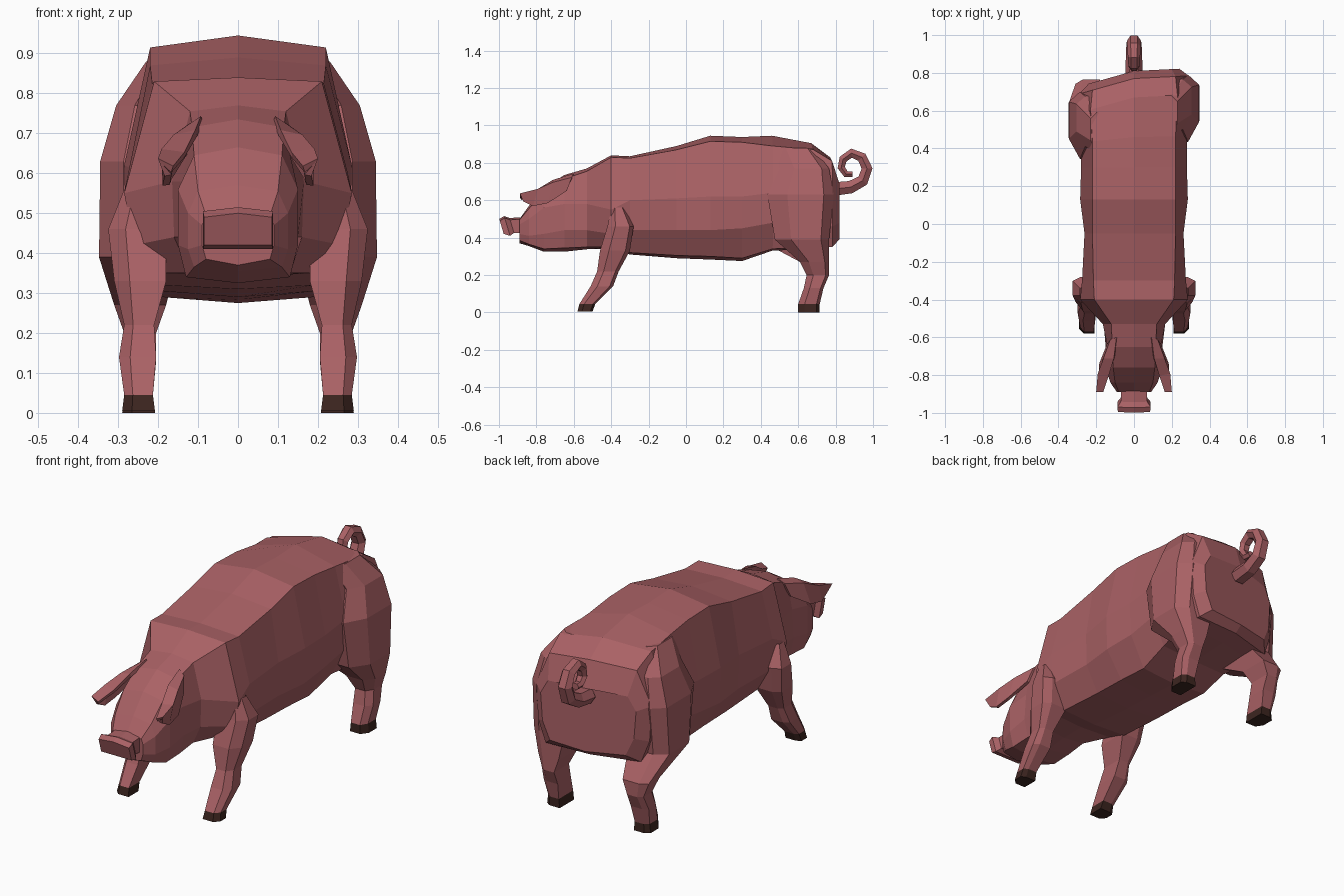
import bpy, bmesh
from mathutils import Vector

if "Cube" in bpy.data.objects:
    bpy.data.objects.remove(bpy.data.objects["Cube"])


def material(name, rgb):
    m = bpy.data.materials.new(name)
    m.diffuse_color = (*rgb, 1)
    m.use_nodes = True
    m.node_tree.nodes["Principled BSDF"].inputs["Base Color"].default_value = m.diffuse_color
    return m


SKIN = material("skin", (0.40, 0.12, 0.13))
HOOF = material("hoof", (0.045, 0.018, 0.014))


def finish(name, bm, mat):
    bmesh.ops.recalc_face_normals(bm, faces=bm.faces)
    me = bpy.data.meshes.new(name)
    bm.to_mesh(me)
    bm.free()
    me.materials.append(mat)
    ob = bpy.data.objects.new(name, me)
    bpy.context.collection.objects.link(ob)
    return ob


def loft(name, rings, mat=SKIN, cap_start=True, cap_end=True):
    """Skin a list of closed rings that share a point count."""
    bm = bmesh.new()
    vs = [[bm.verts.new(p) for p in r] for r in rings]
    n = len(vs[0])
    for a, b in zip(vs, vs[1:]):
        for i in range(n):
            j = (i + 1) % n
            bm.faces.new((a[i], a[j], b[j], b[i]))
    if cap_start:
        bm.faces.new(vs[0])
    if cap_end:
        bm.faces.new(vs[-1])
    return finish(name, bm, mat)


def section(y, top, edge, side, low, base, bottom):
    """Symmetric cross-section: half profile mirrored in x; the rump is skewed."""
    half = [(0, top), edge, side, low, base, (0, bottom)]
    pts = half + [(-x, z) for x, z in half[-2:0:-1]]
    skew = max(0, min(1, (y - 0.35) / 0.3))
    return [(x, y + skew * x * (0.05 if x > 0 else 0.28), z) for x, z in pts]


# Trunk
neck = section(-0.40, .84, (.21, .83), (.285, .55), (.26, .42), (.18, .35), .34)
trunk = [
    neck,
    section(-0.30, .835, (.215, .825), (.275, .60), (.265, .44), (.19, .32), .31),
    section(-0.05, .89, (.22, .87), (.262, .61), (.26, .44), (.19, .305), .29),
    section(0.13, .945, (.22, .915), (.285, .62), (.28, .44), (.19, .30), .283),
    section(0.30, .938, (.22, .91), (.28, .62), (.27, .45), (.19, .29), .275),
    section(0.46, .945, (.22, .89), (.28, .64), (.27, .48), (.20, .34), .33),
    section(0.67, .905, (.23, .87), (.29, .66), (.29, .48), (.25, .35), .34),
    section(0.77, .83, (.22, .81), (.29, .64), (.28, .46), (.24, .35), .35),
    section(0.81, .70, (.20, .69), (.24, .62), (.23, .48), (.19, .39), .38),
]
loft("trunk", trunk, cap_start=False)

# Neck and head
head = [
    neck,
    section(-0.53, .77, (.12, .755), (.165, .58), (.16, .44), (.12, .35), .338),
    section(-0.65, .735, (.115, .715), (.14, .58), (.15, .44), (.13, .345), .325),
    section(-0.76, .665, (.11, .645), (.15, .56), (.15, .42), (.13, .34), .325),
    section(-0.84, .57, (.10, .555), (.125, .50), (.125, .41), (.11, .365), .355),
    section(-0.89, .50, (.08, .495), (.09, .47), (.09, .42), (.08, .385), .37),
]
loft("head", head, cap_start=False)


# Snout: short flared disc with a slanted face
def snout_ring(y, w, z0, z1, slant):
    zm = (z0 + z1) / 2
    pts = [(0, z1 + .01), (w, z1), (w, z0), (0, z0), (-w, z0), (-w, z1)]
    return [(x, y + slant * (zm - z), z) for x, z in pts]


loft("snout", [snout_ring(-.87, .07, .425, .50, 0), snout_ring(-.93, .07, .425, .495, .3),
               snout_ring(-.955, .088, .41, .505, .3), snout_ring(-.985, .085, .42, .49, .3)],
     cap_start=False)

# Ears: folded flaps thickened with solidify
for name, s in (("ear_right", 1), ("ear_left", -1)):
    bm = bmesh.new()
    rows = [[(.09, -.60, .735), (.12, -.61, .715), (.135, -.64, .65)],
            [(.105, -.71, .70), (.155, -.71, .69), (.175, -.74, .585)],
            [(.135, -.80, .645), (.185, -.79, .655), (.18, -.82, .57)],
            [(.165, -.885, .61), (.195, -.885, .63), (.175, -.87, .595)]]
    vs = [[bm.verts.new((s * x, y, z)) for x, y, z in r] for r in rows]
    for a, b in zip(vs, vs[1:]):
        for i in range(2):
            bm.faces.new((a[i], a[i + 1], b[i + 1], b[i]))
    ob = finish(name, bm, SKIN)
    mod = ob.modifiers.new("thickness", 'SOLIDIFY')
    mod.thickness = 0.018
    mod.offset = 0


# Legs: stacked rings given as (z, y front, y back, x inner, x outer)
def leg_ring(s, z, y0, y1, x0, x1):
    w, d = x1 - x0, y1 - y0
    pts = [(x0, y0), (x1 - .3 * w, y0), (x1, y0 + .3 * d),
           (x1, y1 - .15 * d), (x1 - .3 * w, y1), (x0, y1)]
    return [(s * x, y, z) for x, y in pts]


front = [(.56, -.40, -.33, .20, .285), (.46, -.42, -.28, .18, .325),
         (.33, -.46, -.30, .18, .31), (.22, -.475, -.36, .21, .285),
         (.14, -.51, -.39, .205, .298), (.045, -.57, -.485, .213, .285)]
hind = [(.88, .47, .68, .12, .23), (.77, .50, .765, .15, .305),
        (.63, .435, .79, .15, .345), (.39, .475, .765, .15, .348),
        (.27, .61, .765, .18, .31), (.20, .645, .765, .205, .285),
        (.13, .63, .735, .205, .295), (.045, .60, .715, .213, .285)]
front_hoof = [front[-1], (.005, -.58, -.50, .208, .29)]
hind_hoof = [hind[-1], (.0, .60, .715, .208, .29)]

for side, s in (("right", 1), ("left", -1)):
    # the left haunch swings forward a little
    swing = [(z, a - .09 * (s < 0 and z > .35), b - .09 * (s < 0 and z > .35), c, d)
             for z, a, b, c, d in hind]
    for part, rows, mat in (("front_leg", front, SKIN), ("hind_leg", swing, SKIN),
                            ("front_hoof", front_hoof, HOOF), ("hind_hoof", hind_hoof, HOOF)):
        loft(f"{part}_{side}", [leg_ring(s, *r) for r in rows], mat,
             cap_start=part == "hind_leg", cap_end=mat is HOOF)

# Curly tail: six-sided tapering tube along a spiral
path = [Vector((0, y, z)) for y, z in (
    (.79, .66), (.88, .67), (.945, .705), (.968, .77), (.94, .83), (.885, .852),
    (.84, .82), (.83, .775), (.855, .74), (.89, .74))]
rings = []
for i, p in enumerate(path):
    t = (path[min(i + 1, len(path) - 1)] - path[max(i - 1, 0)]).normalized()
    n = Vector((0, -t.z, t.y))
    k = i / (len(path) - 1)
    w, h = .046 - .024 * k, .036 - .021 * k
    rings.append([p + Vector((w * a, 0, 0)) + n * h * b for a, b in
                  ((1, 0), (.5, 1), (-.5, 1), (-1, 0), (-.5, -1), (.5, -1))])
loft("tail", rings, cap_start=False)
